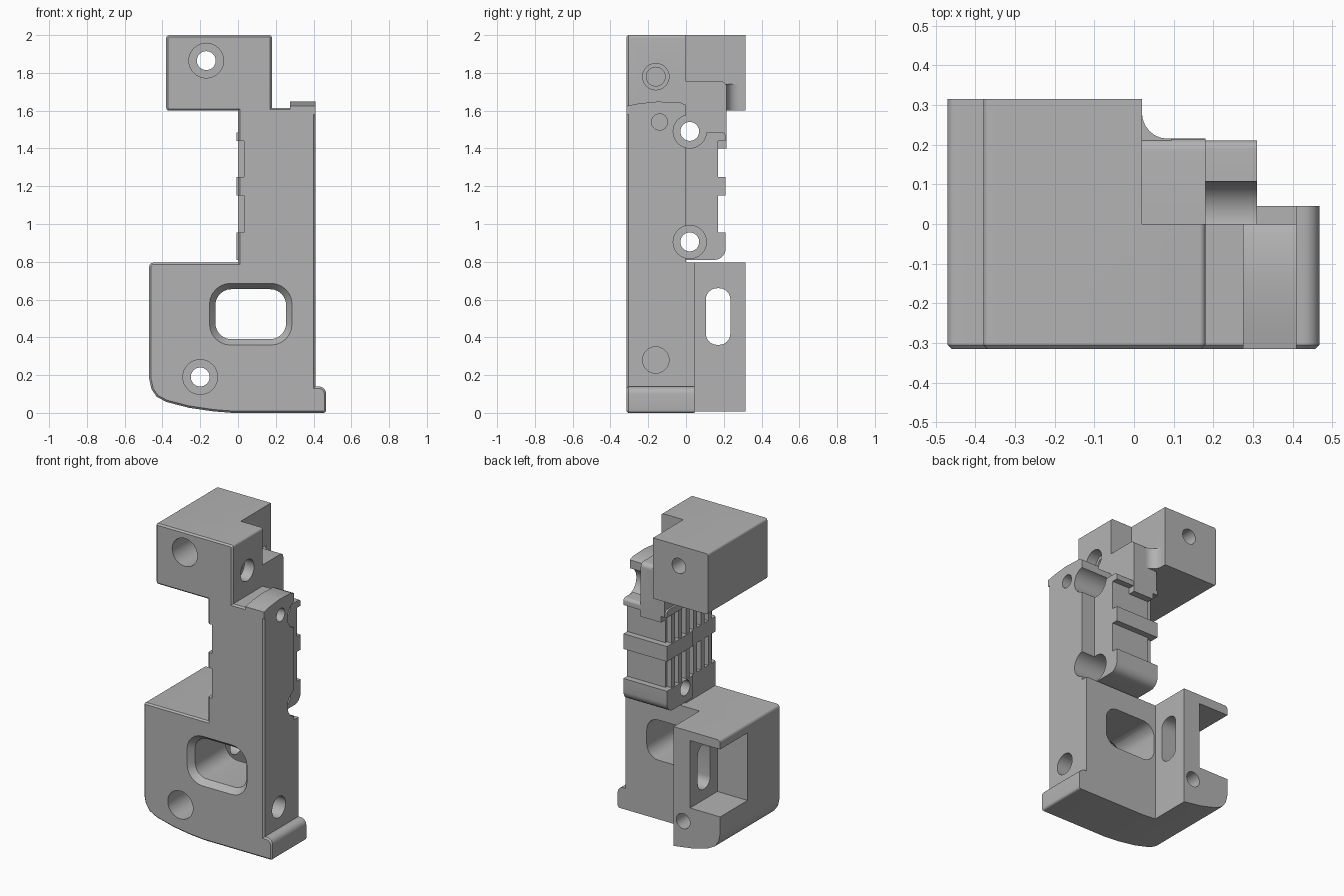
import bpy, bmesh, math
from mathutils import Vector

cube = bpy.data.objects.get("Cube")
if cube:
    bpy.data.objects.remove(cube)

grey = bpy.data.materials.new("plain grey")
grey.use_nodes = True
colour = (0.45, 0.45, 0.45, 1)
grey.diffuse_color = colour
grey.node_tree.nodes["Principled BSDF"].inputs["Base Color"].default_value = colour

FRONT, BACK = -0.315, 0.315


def rounded(points, steps=6):
    """Fillet each corner (u, v, radius) of a 2D outline."""
    out = []
    for i, p in enumerate(points):
        c = Vector(p[:2])
        r = p[2] if len(p) > 2 else 0
        if not r:
            out.append(c)
            continue
        a = (Vector(points[i - 1][:2]) - c).normalized()
        b = (Vector(points[(i + 1) % len(points)][:2]) - c).normalized()
        half = a.angle(b) / 2
        centre = c + (a + b).normalized() * r / math.sin(half)
        start = c + a * r / math.tan(half) - centre
        end = c + b * r / math.tan(half) - centre
        sweep = start.angle_signed(end)
        for k in range(steps + 1):
            t = -sweep * k / steps
            out.append(centre + Vector((start.x * math.cos(t) - start.y * math.sin(t),
                                        start.x * math.sin(t) + start.y * math.cos(t))))
    return out


def rect(u0, u1, v0, v1, r=0):
    return [(u0, v0, r), (u1, v0, r), (u1, v1, r), (u0, v1, r)]


def prism(name, outline, axis, a, b, end=None, chamfer=0):
    """Extrude an outline along an axis, optionally tapering to another outline."""
    place = {"x": lambda p, d: (d, p[0], p[1]),
             "y": lambda p, d: (p[0], d, p[1]),
             "z": lambda p, d: (p[0], p[1], d)}[axis]
    first = rounded(outline)
    last = rounded(end) if end else first
    bm = bmesh.new()
    lo = [bm.verts.new(place(p, a)) for p in first]
    hi = [bm.verts.new(place(p, b)) for p in last]
    cap = bm.faces.new(lo)
    bm.faces.new(hi)
    n = len(lo)
    for i in range(n):
        j = (i + 1) % n
        bm.faces.new((lo[i], lo[j], hi[j], hi[i]))
    bmesh.ops.recalc_face_normals(bm, faces=bm.faces)
    if chamfer:
        bmesh.ops.bevel(bm, geom=list(cap.edges), offset=chamfer, segments=1,
                        affect="EDGES", clamp_overlap=True)
    mesh = bpy.data.meshes.new(name)
    bm.to_mesh(mesh)
    bm.free()
    mesh.materials.append(grey)
    obj = bpy.data.objects.new(name, mesh)
    bpy.context.collection.objects.link(obj)
    return obj


def bore(axis, u, v, r, a, b, sides=32):
    ring = [(u + r * math.cos(math.tau * i / sides), v + r * math.sin(math.tau * i / sides))
            for i in range(sides)]
    return prism("bore_cutter", ring, axis, a, b)


def combine(target, others, operation):
    bpy.context.view_layer.objects.active = target
    for other in others:
        mod = target.modifiers.new("combine", "BOOLEAN")
        mod.operation = operation
        mod.solver = "EXACT"
        mod.object = other
        bpy.ops.object.modifier_apply(modifier=mod.name)
        bpy.data.objects.remove(other)


# Shared curved underside of the lower body
belly = [(-0.47, 0.18), (-0.458, 0.125), (-0.43, 0.085), (-0.38, 0.058),
         (-0.26, 0.027), (-0.13, 0.008)]
foot = [(-0.03, 0), (0.467, 0, 0.015), (0.467, 0.14, 0.04), (0.41, 0.14)]

# Front plate with the whole outline
body = prism("main_body", [(-0.47, 0.795, 0.02)] + belly + foot + [
    (0.41, 1.615), (0.18, 1.615), (0.18, 2, 0.015), (-0.38, 2, 0.015),
    (-0.38, 1.6, 0.015), (0, 1.6), (0, 0.795)], "y", FRONT, 0, chamfer=0.01)

solids = [
    # Thicker lower plate, foot and rear corner box
    prism("lower_plate", [(-0.47, 0.795, 0.02)] + belly + foot + [(0.41, 0.795)],
          "y", -0.05, 0.045),
    prism("rear_box", [(-0.47, 0.795, 0.02)] + belly + [(-0.13, 0.795)], "y", -0.04, BACK),
    # Upper block and its stepped shoulder
    prism("upper_block", [(-0.38, 2, 0.015), (-0.38, 1.6, 0.015), (0.02, 1.6), (0.02, 2)],
          "y", -0.05, BACK),
    prism("shoulder", [(-0.06, 1.4), (0.215, 1.4), (0.215, 1.755, 0.03), (-0.06, 1.755)],
          "x", 0.005, 0.18),
    prism("shoulder_fillet", [(0.01, 0.2), (0.01, 0.29), (0.02, 0.29), (0.02, 0.215, 0.065),
                              (0.095, 0.215), (0.095, 0.2)], "z", 1.6, 1.74),
    # Banded column
    prism("column", [(-0.06, 0.81), (0.21, 0.81, 0.06), (0.21, 0.955), (0.17, 0.955),
                     (0.17, 1.15), (0.21, 1.15), (0.21, 1.25), (0.17, 1.25),
                     (0.17, 1.44), (0.21, 1.44), (0.21, 1.485, 0.02), (-0.06, 1.485)],
          "x", -0.008, 0.31),
    # Raised cap on the side strip
    prism("strip_cap", [(FRONT, 1.58), (0, 1.58), (0, 1.63), (-0.03, 1.643), (-0.15, 1.648),
                        (-0.25, 1.638), (FRONT, 1.625)], "x", 0.275, 0.41),
]
combine(body, solids, "UNION")

cutters = [
    # Rear pocket open to the back and side, with a slot through its wall
    prism("pocket_cutter", rect(-0.6, -0.25, 0.29, 0.735), "y", 0.03, 0.5),
    prism("slot_cutter", rect(0.105, 0.235, 0.36, 0.66, 0.06), "x", -0.4, 0),
    # Front window with a chamfered rim
    prism("window_cutter", rect(-0.12, 0.255, 0.39, 0.655, 0.085), "y", -0.5, 0.25),
    prism("rim_cutter", rect(-0.155, 0.29, 0.355, 0.69, 0.115), "y", FRONT - 0.005,
          FRONT + 0.04, end=rect(-0.12, 0.255, 0.39, 0.655, 0.085)),
]
# Counterbored screw holes from front to back
for x, z in ((-0.168, 1.865), (-0.2, 0.19)):
    cutters += [bore("y", x, z, 0.05, -0.5, 0.5), bore("y", x, z, 0.092, -0.5, -0.06)]
# Counterbored cross holes
for z in (1.49, 0.905):
    cutters += [bore("x", 0.02, z, 0.05, -0.1, 0.6), bore("x", 0.02, z, 0.088, 0.18, 0.6)]
# Blind side holes
for y, z, r, x in ((-0.16, 0.28, 0.07, 0.29), (-0.14, 1.54, 0.043, 0.29),
                   (-0.16, 1.78, 0.07, 0.11), (-0.16, 1.78, 0.05, 0)):
    cutters.append(bore("x", y, z, r, x, 0.6))
# Recesses between the column bands
recesses = ((0.955, 1.15), (1.25, 1.44))
for low, high in recesses:
    cutters.append(prism("recess_cutter", rect(-0.1, 0.032, low, high), "y", -0.5, 0.5))
combine(body, cutters, "DIFFERENCE")

# Upright ribs standing in the recesses
parts = [body]
for low, high in recesses:
    for i in range(6):
        y = -0.25 + i * 0.077
        parts.append(prism("grip_rib", rect(0, 0.04, y - 0.018, y + 0.018),
                           "z", low - 0.004, high + 0.004))

for obj in parts:
    bpy.ops.object.select_all(action="DESELECT")
    obj.select_set(True)
    bpy.context.view_layer.objects.active = obj
    bpy.ops.object.shade_smooth_by_angle(angle=math.radians(30))
